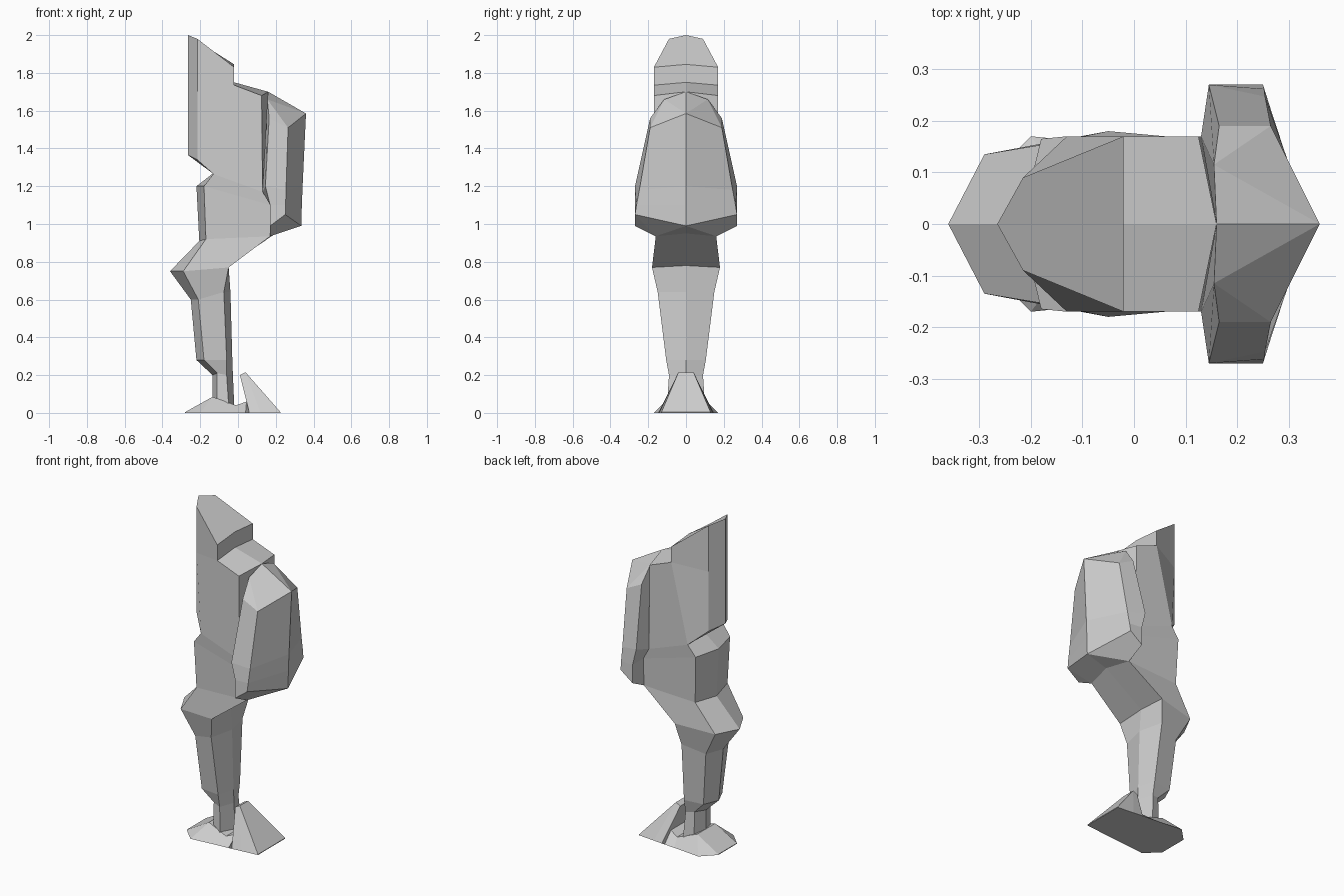
import bpy
import bmesh

cube = bpy.data.objects.get("Cube")
if cube:
    bpy.data.objects.remove(cube, do_unlink=True)

# One plain grey for every part
grey = bpy.data.materials.new("plain grey")
grey.use_nodes = True
colour = (0.62, 0.62, 0.62, 1)
grey.diffuse_color = colour
grey.node_tree.nodes["Principled BSDF"].inputs["Base Color"].default_value = colour


def mirrored_loft(name, half_rings):
    """Skin half cross-sections that start and end on y = 0, cap both ends and mirror them."""
    bm = bmesh.new()
    for side in (1, -1):
        rings = [[bm.verts.new((x, y * side, z)) for x, y, z in ring] for ring in half_rings]
        for upper, lower in zip(rings, rings[1:]):
            for i in range(len(upper) - 1):
                bm.faces.new((upper[i], upper[i + 1], lower[i + 1], lower[i]))
        bm.faces.new(rings[0])
        bm.faces.new(rings[-1])
    bmesh.ops.remove_doubles(bm, verts=bm.verts, dist=0.0005)
    bmesh.ops.triangulate(bm, faces=[f for f in bm.faces if len(f.verts) > 4])
    bmesh.ops.recalc_face_normals(bm, faces=bm.faces)
    mesh = bpy.data.meshes.new(name)
    bm.to_mesh(mesh)
    bm.free()
    mesh.materials.append(grey)
    part = bpy.data.objects.new(name, mesh)
    bpy.context.collection.objects.link(part)
    return part


# Thigh: front centre, front side, back side, back centre
knee_top = [(-.205, 0, .91), (-.17, .155, .92), (.17, .16, .935), (.2, 0, .95)]
mirrored_loft("thigh", [
    [(-.02, 0, 1.75), (-.02, .17, 1.735), (.125, .17, 1.68), (.16, 0, 1.7)],
    [(-.13, 0, 1.27), (-.13, .17, 1.265), (.13, .17, 1.17), (.16, 0, 1.17)],
    [(-.22, 0, 1.2), (-.18, .165, 1.2), (.17, .165, 1.1), (.2, 0, 1.1)],
    knee_top,
])

# Pointed knee, shin and ankle, same point order
mirrored_loft("knee_and_shin", [
    knee_top,
    [(-.36, 0, .75), (-.29, .135, .75), (-.05, .18, .77), (-.05, 0, .78)],
    [(-.25, 0, .6), (-.21, .11, .6), (-.075, .15, .64), (-.04, 0, .64)],
    [(-.22, 0, .28), (-.18, .09, .28), (-.06, .105, .28), (-.03, 0, .28)],
    [(-.135, 0, .2), (-.11, .075, .21), (-.06, .09, .2), (-.027, 0, .2)],
    [(-.135, 0, .06), (-.11, .08, .06), (-.05, .1, .05), (-.02, 0, .04)],
])

# Upright guard over the front of the thigh
mirrored_loft("front_thigh_guard", [
    [(-.265, 0, 2), (-.215, .09, 1.98), (-.02, .17, 1.83), (-.02, 0, 1.845)],
    [(-.265, 0, 1.7), (-.215, .09, 1.7), (-.02, .17, 1.735), (-.02, 0, 1.75)],
    [(-.265, 0, 1.365), (-.215, .09, 1.34), (-.13, .17, 1.265), (-.13, 0, 1.27)],
])

# Back guard: inner centre, inner side, rim, outer side, outer centre
mirrored_loft("back_thigh_guard", [
    [(.16, 0, 1.7), (.155, .115, 1.66), (.165, .19, 1.56), (.265, .19, 1.51), (.36, 0, 1.585)],
    [(.16, 0, 1.17), (.13, .17, 1.17), (.145, .27, 1.2), (.254, .247, 1.18), (.342, 0, 1.2)],
    [(.2, 0, 1.1), (.17, .165, 1.1), (.17, .27, 1.1), (.252, .262, 1.1), (.338, 0, 1.1)],
    [(.2, 0, .95), (.17, .16, .935), (.17, .27, .99), (.25, .27, 1.05), (.335, 0, .99)],
])

# Foot from toe to heel spur: sole x, sole half width, top x, top half width, top height
foot_stations = [
    (-.28, .09, -.28, .09, .004),
    (-.2, .17, -.135, .085, .085),
    (-.03, .153, -.01, .1, .04),
    (.04, .148, .045, .08, .06),
    (.06, .146, .01, .04, .2),
    (.12, .14, .04, .04, .215),
    (.225, .13, .225, .13, .004),
]
mirrored_loft("foot", [
    [(sole_x, 0, 0), (sole_x, sole_w, 0), (top_x, top_w, top_z), (top_x, 0, top_z)]
    for sole_x, sole_w, top_x, top_w, top_z in foot_stations
])
